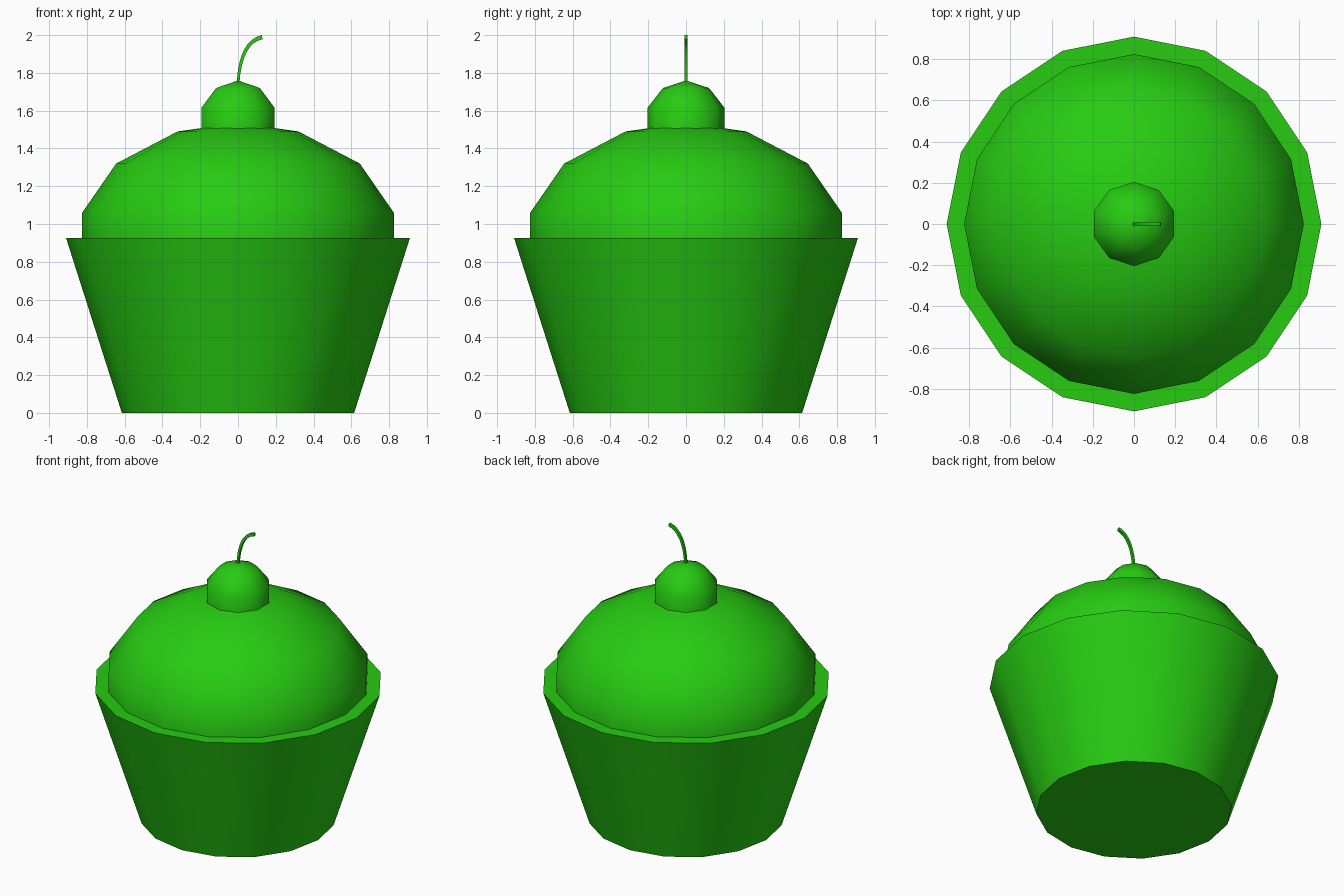
import bpy, math

if "Cube" in bpy.data.objects:
    bpy.data.objects.remove(bpy.data.objects["Cube"])

green = bpy.data.materials.new("bright green")
green.diffuse_color = (0.02, 0.6, 0.006, 1)
green.use_nodes = True
green.node_tree.nodes["Principled BSDF"].inputs["Base Color"].default_value = green.diffuse_color


def finish(name, verts, faces, angle):
    mesh = bpy.data.meshes.new(name)
    mesh.from_pydata(verts, [], faces)
    mesh.materials.append(green)
    ob = bpy.data.objects.new(name, mesh)
    bpy.context.collection.objects.link(ob)
    bpy.ops.object.select_all(action='DESELECT')
    ob.select_set(True)
    bpy.context.view_layer.objects.active = ob
    bpy.ops.object.mode_set(mode='EDIT')
    bpy.ops.mesh.select_all(action='SELECT')
    bpy.ops.mesh.normals_make_consistent(inside=False)
    bpy.ops.object.mode_set(mode='OBJECT')
    bpy.ops.object.shade_smooth_by_angle(angle=math.radians(angle))
    return ob


def lathe(name, profile, sides, angle):
    """Spin (radius, z) points, bottom to top; both ends are closed."""
    verts, rings = [], []
    for r, z in profile:
        n = sides if r > 0 else 1
        rings.append(list(range(len(verts), len(verts) + n)))
        for i in range(n):
            a = math.pi / 2 + 2 * math.pi * i / sides
            verts.append((r * math.cos(a), r * math.sin(a), z))
    faces = []
    for lo, hi in zip(rings, rings[1:]):
        for i in range(sides):
            j = (i + 1) % sides
            if len(hi) == 1:
                faces.append((lo[i], lo[j], hi[0]))
            else:
                faces.append((lo[i], lo[j], hi[j], hi[i]))
    faces.append(tuple(reversed(rings[0])))
    if len(rings[-1]) > 1:
        faces.append(tuple(rings[-1]))
    return finish(name, verts, faces, angle)


# Tapered paper cup with a flat rim
lathe("cup", [(0.615, 0), (0.91, 0.925)], 16, 45)

# Domed frosting
lathe("frosting", [(0.825, 0.9), (0.825, 1.06), (0.645, 1.32),
                   (0.32, 1.49), (0, 1.535)], 16, 45)

# Cherry
lathe("cherry", [(0.204, 1.47), (0.204, 1.615), (0.122, 1.72), (0, 1.76)], 10, 45)

# Curved stem with a thin square section
start, bend, end = (0.0, 1.74), (0.012, 1.965), (0.128, 1.989)
verts, faces, steps, half = [], [], 8, 0.008
for i in range(steps + 1):
    t = i / steps
    x, z = ((1 - t) ** 2 * p + 2 * t * (1 - t) * q + t * t * s
            for p, q, s in zip(start, bend, end))
    dx, dz = (2 * (1 - t) * (q - p) + 2 * t * (s - q)
              for p, q, s in zip(start, bend, end))
    length = math.hypot(dx, dz)
    w = 0.007 + 0.004 * t
    nx, nz = -dz / length * w, dx / length * w
    for side, y in ((1, -half), (1, half), (-1, half), (-1, -half)):
        verts.append((x + side * nx, y, z + side * nz))
    if i:
        b = 4 * (i - 1)
        for k in range(4):
            m = (k + 1) % 4
            faces.append((b + k, b + m, b + 4 + m, b + 4 + k))
faces += [(0, 1, 2, 3), tuple(4 * steps + k for k in range(4))]
finish("stem", verts, faces, 45)
